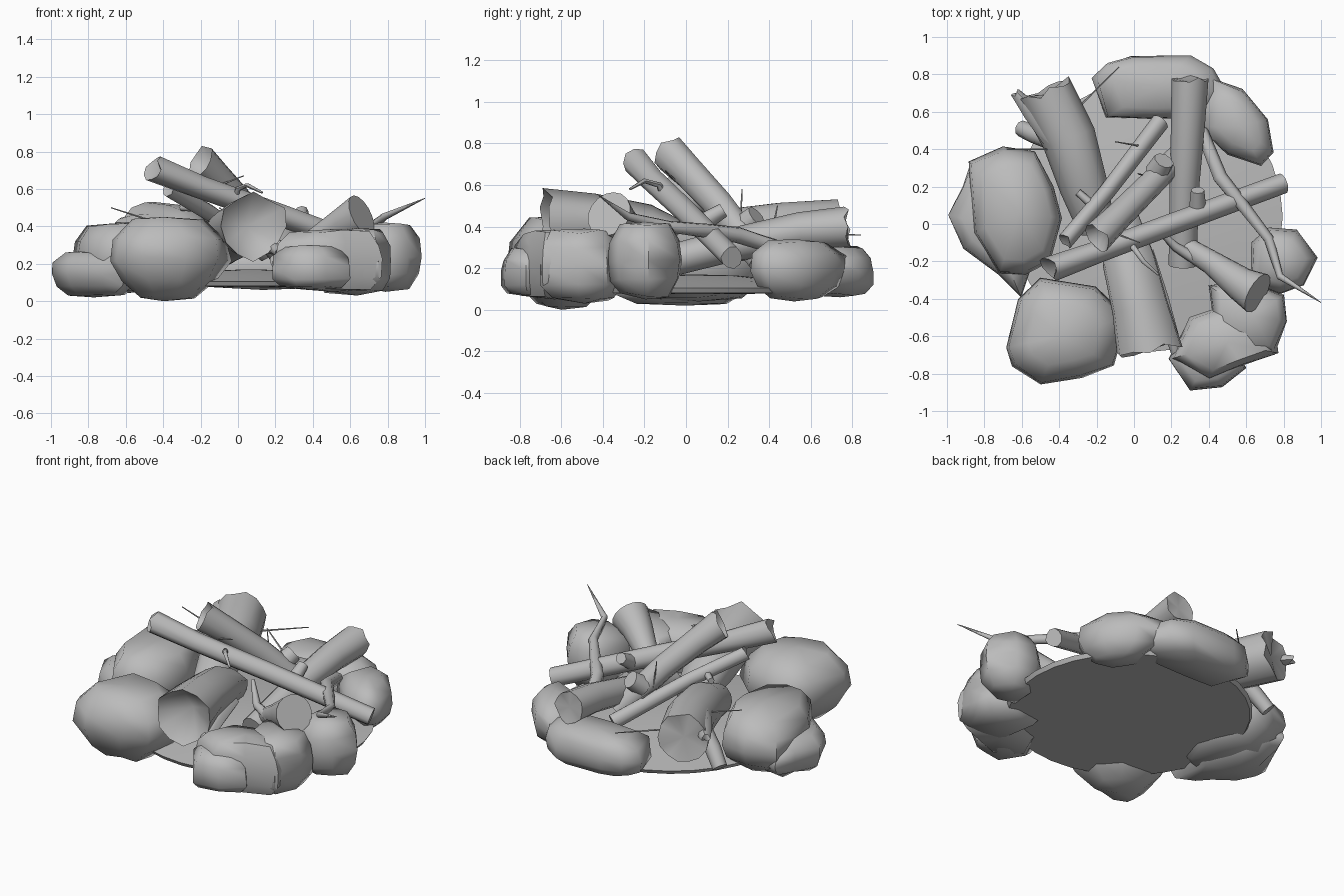
import bpy, bmesh, math, random
from mathutils import Vector

random.seed(4)
old = bpy.data.objects.get("Cube")
if old:
    bpy.data.objects.remove(old, do_unlink=True)

# One plain grey for everything
GREY = (0.5, 0.5, 0.5, 1)
plain_grey = bpy.data.materials.new("plain_grey")
plain_grey.use_nodes = True
plain_grey.diffuse_color = GREY
for node in plain_grey.node_tree.nodes:
    if node.type == 'BSDF_PRINCIPLED':
        node.inputs["Base Color"].default_value = GREY
        node.inputs["Roughness"].default_value = 0.8


def finish(name, bm, angle):
    bmesh.ops.recalc_face_normals(bm, faces=bm.faces)
    mesh = bpy.data.meshes.new(name)
    bm.to_mesh(mesh)
    bm.free()
    mesh.materials.append(plain_grey)
    obj = bpy.data.objects.new(name, mesh)
    bpy.context.collection.objects.link(obj)
    bpy.ops.object.select_all(action='DESELECT')
    obj.select_set(True)
    bpy.context.view_layer.objects.active = obj
    bpy.ops.object.shade_smooth_by_angle(angle=math.radians(angle))
    return obj


def bridge(bm, rings):
    for low, high in zip(rings, rings[1:]):
        count = len(low)
        for i in range(count):
            j = (i + 1) % count
            bm.faces.new((low[i], low[j], high[j], high[i]))


def fan(bm, ring, centre):
    tip = bm.verts.new(centre)
    for i in range(len(ring)):
        bm.faces.new((ring[i], ring[(i + 1) % len(ring)], tip))


def rock(name, bottom, top, outline, base=0.6, crown=0.65):
    """Boulder lofted from its plan outline, drawn in at the base and the crown."""
    bm = bmesh.new()
    centre = sum((Vector(p) for p in outline), Vector((0, 0))) / len(outline)
    height = top - bottom
    rings = []
    for level, scale in ((0.06, base), (0.25, .5 + base * .65), (0.5, 1),
                         (0.75, .95), (0.96, crown)):
        ring = []
        for p in outline:
            q = centre + (Vector(p) - centre) * min(scale, 1) * random.uniform(0.97, 1.02)
            z = bottom + height * (level + random.uniform(-.03, .03))
            ring.append(bm.verts.new((q.x, q.y, max(z, 0))))
        rings.append(ring)
    bridge(bm, rings)
    fan(bm, rings[0], (centre.x, centre.y, bottom))
    fan(bm, rings[-1], (centre.x, centre.y, top))
    return finish(name, bm, 60)


def log(name, path, radii, sides=10, bark=0.0, jag=0.0, hollow=0.0):
    """Tapering log or twig; the first point is the exposed end, which may be broken."""
    bm = bmesh.new()
    path = [Vector(p) for p in path]
    wobble = [1 + random.uniform(-bark, bark) for _ in range(sides)]
    rings = []
    for k, (point, radius) in enumerate(zip(path, radii)):
        axis = (path[min(k + 1, len(path) - 1)] - path[max(k - 1, 0)]).normalized()
        u = axis.cross(Vector((0, 0, 1))).normalized()
        v = axis.cross(u)
        ring = []
        for i in range(sides):
            a = math.tau * i / sides
            offset = (u * math.cos(a) + v * math.sin(a)) * radius * wobble[i]
            if k == 0:
                offset += axis * random.uniform(-jag, jag)
            ring.append(bm.verts.new(point + offset))
        rings.append(ring)
    bridge(bm, rings)
    fan(bm, rings[0], path[0] + (path[1] - path[0]).normalized() * hollow)
    fan(bm, rings[-1], path[-1])
    return finish(name, bm, 60)


# Flat-bottomed ash bed with a low mound
bm = bmesh.new()
rings = []
for radius, z in ((.71, .08), (.725, .105), (.5, .135), (.2, .165)):
    rings.append([bm.verts.new((.07 + radius * math.cos(math.tau * i / 32),
                                .04 + radius * math.sin(math.tau * i / 32), z))
                  for i in range(32)])
bridge(bm, rings)
fan(bm, rings[0], (.07, .04, .075))
fan(bm, rings[-1], (.07, .04, .17))
finish("ash_bed", bm, 40)

# Ring of boulders
rock("side_rock_tall", .04, .42, [(-.88, .33), (-.7, .41), (-.53, .39), (-.43, .2),
     (-.38, .03), (-.45, -.2), (-.58, -.28), (-.72, -.27), (-.86, -.05)], .6, .75)
rock("side_rock_low", .02, .27, [(-1, .05), (-.92, .2), (-.87, .33), (-.65, .3),
     (-.5, -.1), (-.6, -.4), (-.72, -.28), (-.91, -.13)], .6, .65)
rock("front_rock_large", 0, .45, [(-.68, -.66), (-.62, -.4), (-.5, -.29), (-.2, -.33),
     (-.04, -.5), (-.1, -.76), (-.28, -.82), (-.5, -.86), (-.65, -.76)], .45, .6)
rock("front_rock_wide", .05, .385, [(.2, -.72), (.3, -.5), (.5, -.43), (.75, -.5),
     (.77, -.69), (.58, -.76), (.4, -.83)], .8, .75)
rock("front_rock_foot", .06, .3, [(.18, -.72), (.27, -.55), (.5, -.6), (.6, -.77),
     (.47, -.87), (.3, -.89)], .8, .7)
rock("front_rock_inner", .03, .39, [(.4, -.33), (.6, -.3), (.8, -.38), (.82, -.52),
     (.75, -.7), (.45, -.7)], .75, .75)
rock("end_rock", .05, .42, [(.63, -.1), (.72, -.02), (.87, -.03), (.985, -.18),
     (.91, -.33), (.78, -.38), (.62, -.32)], .65, .68)
rock("back_rock_corner", .04, .34, [(.42, .78), (.58, .72), (.72, .56), (.75, .38),
     (.68, .31), (.5, .37), (.34, .52)], .55, .6)
rock("back_rock_long", .06, .31, [(-.22, .78), (-.14, .86), (-.02, .9), (.3, .9),
     (.42, .83), (.5, .7), (.4, .57), (.1, .56), (-.15, .57)], .75, .68)

# Thick logs lying across the boulders
log("front_log", [(.08, -.67, .4), (.03, -.45, .4), (-.03, -.2, .36), (-.08, .05, .28)],
    [.18, .155, .145, .1], 12, .1, .04, .15)
log("back_log_broken", [(-.48, .71, .385), (-.35, .46, .375), (-.27, .2, .36),
    (-.2, -.02, .28)], [.15, .145, .128, .1], 14, .05, .03, .02)
log("back_log_splinter", [(-.63, .7, .42), (-.54, .6, .42), (-.42, .45, .42)],
    [.025, .05, .06], 7, .1, .02)
log("back_log_fork", [(-.6, .51, .15), (-.53, .48, .24), (-.4, .44, .36)],
    [.045, .05, .06], 9)
log("back_log_straight", [(.3, .78, .4), (.29, .55, .38), (.27, .2, .31), (.26, -.22, .2)],
    [.1, .092, .08, .075], 12, .06, .015, .02)
log("sawn_log", [(.66, -.37, .46), (.57, -.32, .415), (.42, -.21, .33), (.2, -.07, .2)],
    [.115, .092, .065, .045], 16)

# Leaning poles that make the pile
log("tall_pole", [(-.2, -.08, .75), (-.1, .02, .65), (.04, .16, .5), (.24, .36, .24)],
    [.085, .075, .07, .065], 10, .08, .03, .12)
log("long_pole", [(-.45, -.24, .71), (-.2, -.15, .61), (.2, 0, .47), (.8, .22, .25)],
    [.07, .06, .058, .055], 10, .08, .025, .04)
log("thin_pole", [(-.37, -.09, .6), (-.15, .17, .47), (.14, .55, .26)],
    [.045, .045, .05], 8, .08, .015, .02)

# Stubs and twigs
log("tall_pole_knot", [(.16, .34, .45), (.12, .27, .39)], [.055, .065], 9, .05)
log("long_pole_stub", [(.34, .18, .48), (.34, .08, .42)], [.035, .045], 8, .05)
log("thin_pole_stub", [(-.3, .17, .5), (-.22, .1, .5)], [.02, .025], 6)
log("front_branch", [(.22, -.68, .26), (.2, -.6, .28), (.14, -.4, .3), (.06, -.15, .3)],
    [.025, .035, .04, .04], 7, .15, .02)
log("bent_branch", [(1, -.42, .55), (.78, -.28, .45), (.72, -.08, .4), (.58, .1, .38),
    (.46, .25, .36), (.36, .5, .28)], [.002, .02, .028, .035, .04, .035], 7)
log("inner_branch", [(.12, -.02, .4), (.22, -.12, .3), (.42, -.24, .3)], [.012, .025, .04], 7)
log("hooked_twig", [(.13, -.27, .58), (.05, -.2, .62), (0, -.13, .6), (-.02, -.1, .54)],
    [.006, .012, .015, .02], 6)
for start, end in (((.03, -.1, .67), (-.1, -.05, .62)), ((-.68, .4, .5), (-.43, .4, .42)),
                   ((-.08, .84, .36), (-.3, .62, .36)), ((-.1, .44, .5), (.02, .42, .4)),
                   ((.02, .27, .58), (.05, .26, .4))):
    log("dry_twig", [start, end], [.003, .006], 5)
